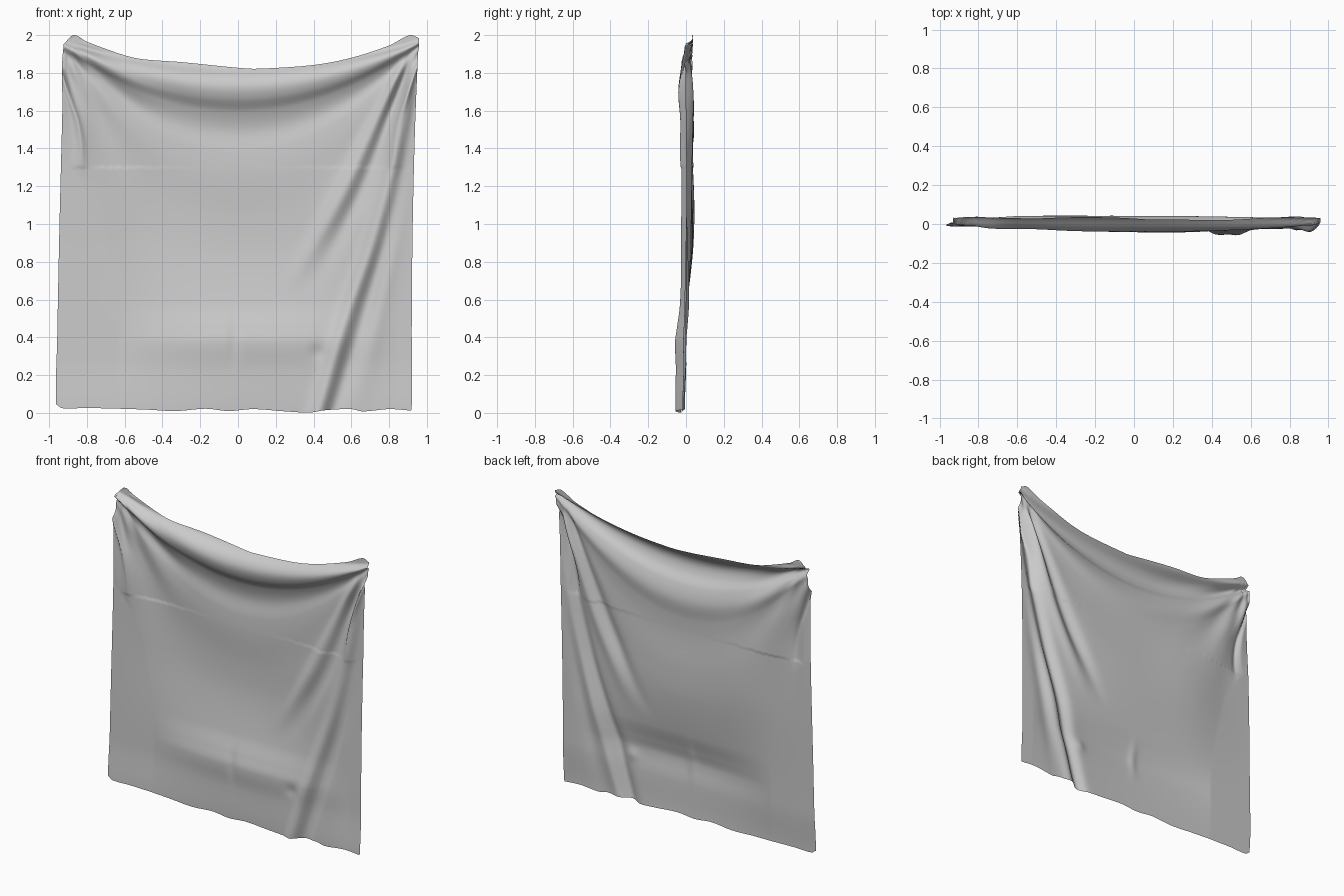
import bpy
from math import exp, sin, cos, pi, atan2, hypot

if "Cube" in bpy.data.objects:
    bpy.data.objects.remove(bpy.data.objects["Cube"])


def curve(pts):
    """Smooth interpolation through (t, value) points."""
    n = len(pts)
    m = []
    for i in range(n):
        a, b = pts[max(i - 1, 0)], pts[min(i + 1, n - 1)]
        m.append((b[1] - a[1]) / (b[0] - a[0]))

    def f(t):
        t = min(max(t, pts[0][0]), pts[-1][0])
        i = 0
        while i < n - 2 and t > pts[i + 1][0]:
            i += 1
        (t0, p0), (t1, p1) = pts[i], pts[i + 1]
        h = t1 - t0
        s = (t - t0) / h
        return ((2*s**3 - 3*s*s + 1) * p0 + (s**3 - 2*s*s + s) * h * m[i]
                + (3*s*s - 2*s**3) * p1 + (s**3 - s*s) * h * m[i + 1])
    return f


def step(a, b, t):
    t = min(max((t - a) / (b - a), 0), 1)
    return t * t * (3 - 2 * t)


def bump(t, w):
    return exp(-(t / w) ** 2)


# Outline of the hanging sheet
left = curve([(0, -.935), (.04, -.962), (.4, -.957), (1, -.945), (1.6, -.93), (1.94, -.923), (2, -.87)])
right = curve([(0, .915), (.04, .92), (.5, .92), (1, .925), (1.5, .937), (1.9, .953), (1.97, .957), (2, .925)])
top = curve([(-.925, 1.95), (-.87, 2), (-.8, 1.965), (-.6, 1.893), (-.5, 1.872), (-.3, 1.857), (0, 1.827),
             (.1, 1.822), (.4, 1.842), (.6, 1.88), (.8, 1.945), (.91, 2), (.955, 1.985)])
bottom = curve([(-.96, .045), (-.93, .025), (-.8, .026), (-.5, .018), (-.33, .01), (-.17, .022), (-.05, .01),
                (.08, .02), (.25, .008), (.38, .002), (.46, .014), (.6, .02), (.66, .008), (.8, .02), (.92, .012)])

# Depth profile of the swags, by sag below the pinned corners
swag = curve([(.1, .03), (.145, .022), (.2, -.03), (.25, -.048), (.31, -.034), (.38, .008), (.48, .034),
              (.6, .024), (.72, .022), (.95, .033), (1.15, .03), (1.4, .0), (1.52, -.03), (1.6, -.045),
              (1.75, -.03), (2, -.012)])

# Diagonal folds falling from the right corner: path x(z), amplitude, fade range
folds = [
    (curve([(0, .43), (.5, .575), (.95, .73), (1.5, .87), (2, .95)]), -.034, .048, -1, -.5),
    (curve([(0, .50), (.5, .66), (.95, .79), (1.5, .90), (2, .95)]), .018, .05, -1, -.5),
    (curve([(.6, .24), (.8, .36), (1.2, .575), (1.6, .76), (2, .95)]), -.026, .055, .6, 1.15),
    (curve([(.6, .36), (.8, .47), (1.2, .66), (1.6, .81), (2, .95)]), .018, .05, .6, 1.2),
    (curve([(0, .64), (.5, .74), (1, .83), (1.5, .91), (2, .95)]), -.012, .05, -.2, .8),
]


def depth(x, z):
    k = .9 * step(.5, 1.6, z)
    s = (1.975 - z) / (1 - k * (x / .94) ** 2)
    c = x - .1 * step(1.2, .5, z)
    wide = .62 + .38 * step(1, 1.7, z)
    window = max(0, 1 - (abs(c) / (1.02 * wide + .1)) ** 2)
    window = window ** (.7 if z > 1.3 else 1)
    y = swag(s) * window * (1 - .4 * step(.35, .8, x) * step(1.7, 1.2, z))
    y += .018 * bump(x + .5, .3) * bump(z - 1, .4)
    y += .008 * step(.2, 1.7, z) + .012 * step(1.7, 2, z) * abs(x)
    y -= .012 * step(.3, 0, z)
    for path, amp, w, z0, z1 in folds:
        fade = step(z0, z1, z) * step(2, 1.75, z)
        y += amp * fade * bump(x - path(z), w * (.45 + .55 * step(2, 1.1, z)))
    # fine wrinkles radiating from the left corner
    dx, dz = x + .9, 1.98 - z
    y += .005 * sin(18 * atan2(dz, dx + .01)) * bump(hypot(dx, dz) - .35, .3)
    # small creases near the hem
    y += .007 * bump(x + .02, .03) * bump(z - .38, .1)
    y += .008 * bump(x - .42, .04) * bump(z - .32, .04)
    return y


# Cloth sheet
NX, NZ = 190, 190
verts, faces = [], []
for j in range(NZ + 1):
    v = j / NZ
    for i in range(NX + 1):
        u = (1 - cos(pi * i / NX)) / 2 * .4 + .6 * i / NX
        xa = -.94 + 1.88 * u
        x = xa
        for _ in range(3):
            z = bottom(x) + v * (top(x) - bottom(x))
            e = min(z, 1.94) if u < .5 else min(z, 1.97)
            x = left(e) + u * (right(e) - left(e))
        verts.append((x, depth(x, z), z))
for j in range(NZ):
    for i in range(NX):
        a = j * (NX + 1) + i
        faces.append((a, a + 1, a + NX + 2, a + NX + 1))
mesh = bpy.data.meshes.new("hanging_cloth")
mesh.from_pydata(verts, [], faces)
mesh.update()
cloth = bpy.data.objects.new("hanging_cloth", mesh)
bpy.context.collection.objects.link(cloth)
for p in mesh.polygons:
    p.use_smooth = True
